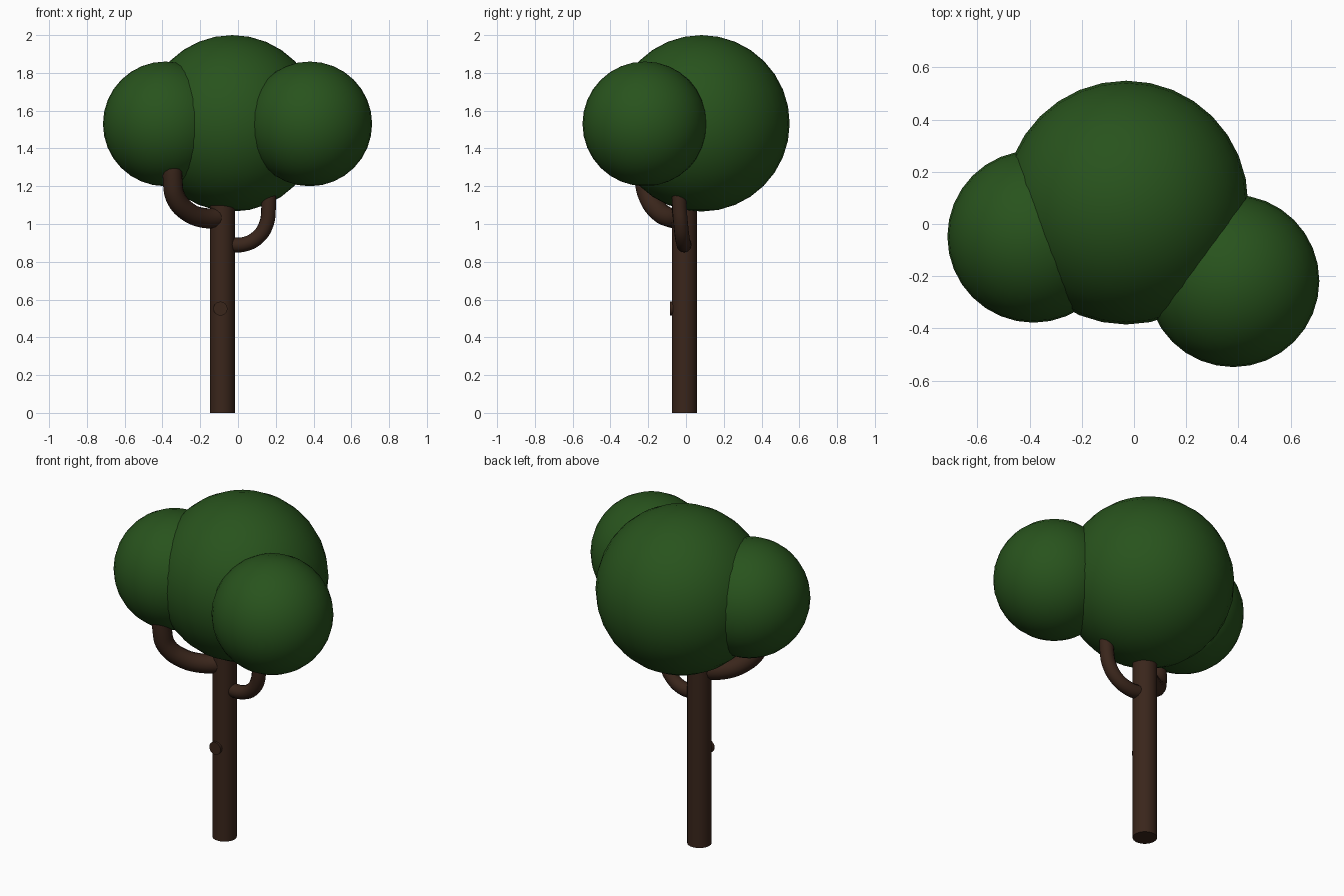
import bpy
from math import radians

if "Cube" in bpy.data.objects:
    bpy.data.objects.remove(bpy.data.objects["Cube"])


def material(name, color):
    m = bpy.data.materials.new(name)
    m.diffuse_color = (*color, 1)
    m.use_nodes = True
    m.node_tree.nodes["Principled BSDF"].inputs["Base Color"].default_value = m.diffuse_color
    return m


bark = material("bark", (0.042, 0.019, 0.011))
leaves = material("leaves", (0.021, 0.086, 0.012))


def finish(name, mat):
    ob = bpy.context.object
    ob.name = name
    ob.data.materials.append(mat)
    bpy.ops.object.shade_smooth_by_angle(angle=radians(35))
    return ob


def foliage(name, center, radius):
    bpy.ops.mesh.primitive_uv_sphere_add(segments=32, ring_count=16, radius=radius, location=center)
    return finish(name, leaves)


def branch(name, points, radius):
    curve = bpy.data.curves.new(name, 'CURVE')
    curve.dimensions = '3D'
    curve.bevel_depth = radius
    curve.bevel_resolution = 4
    curve.resolution_u = 6
    curve.use_fill_caps = True
    spline = curve.splines.new('BEZIER')
    spline.bezier_points.add(len(points) - 1)
    for bp, co in zip(spline.bezier_points, points):
        bp.co = co
        bp.handle_left_type = bp.handle_right_type = 'AUTO'
    curve.materials.append(bark)
    ob = bpy.data.objects.new(name, curve)
    bpy.context.collection.objects.link(ob)
    return ob


# Trunk, running up into the foliage
bpy.ops.mesh.primitive_cylinder_add(vertices=32, radius=0.066, depth=1.2, location=(-0.083, -0.008, 0.6))
finish("trunk", bark)

# Small cut-off stub on the front of the trunk
bpy.ops.mesh.primitive_cylinder_add(vertices=24, radius=0.037, depth=0.07,
                                    location=(-0.093, -0.05, 0.552), rotation=(radians(90), 0, 0))
finish("branch_stub", bark)

# Branches curving up into the foliage
branch("left_branch", [(-0.083, -0.01, 1.036), (-0.18, -0.075, 1.032), (-0.27, -0.145, 1.068),
                       (-0.332, -0.2, 1.145), (-0.346, -0.22, 1.24), (-0.346, -0.22, 1.36)], 0.053)
branch("right_branch", [(-0.06, -0.008, 0.892), (0.03, -0.012, 0.892), (0.105, -0.02, 0.93),
                        (0.15, -0.028, 1.0), (0.162, -0.035, 1.09), (0.162, -0.037, 1.22)], 0.039)

# Foliage balls
foliage("main_foliage", (-0.03, 0.082, 1.533), 0.467)
foliage("left_foliage", (-0.385, -0.048, 1.53), 0.33)
foliage("right_foliage", (0.38, -0.218, 1.53), 0.33)
